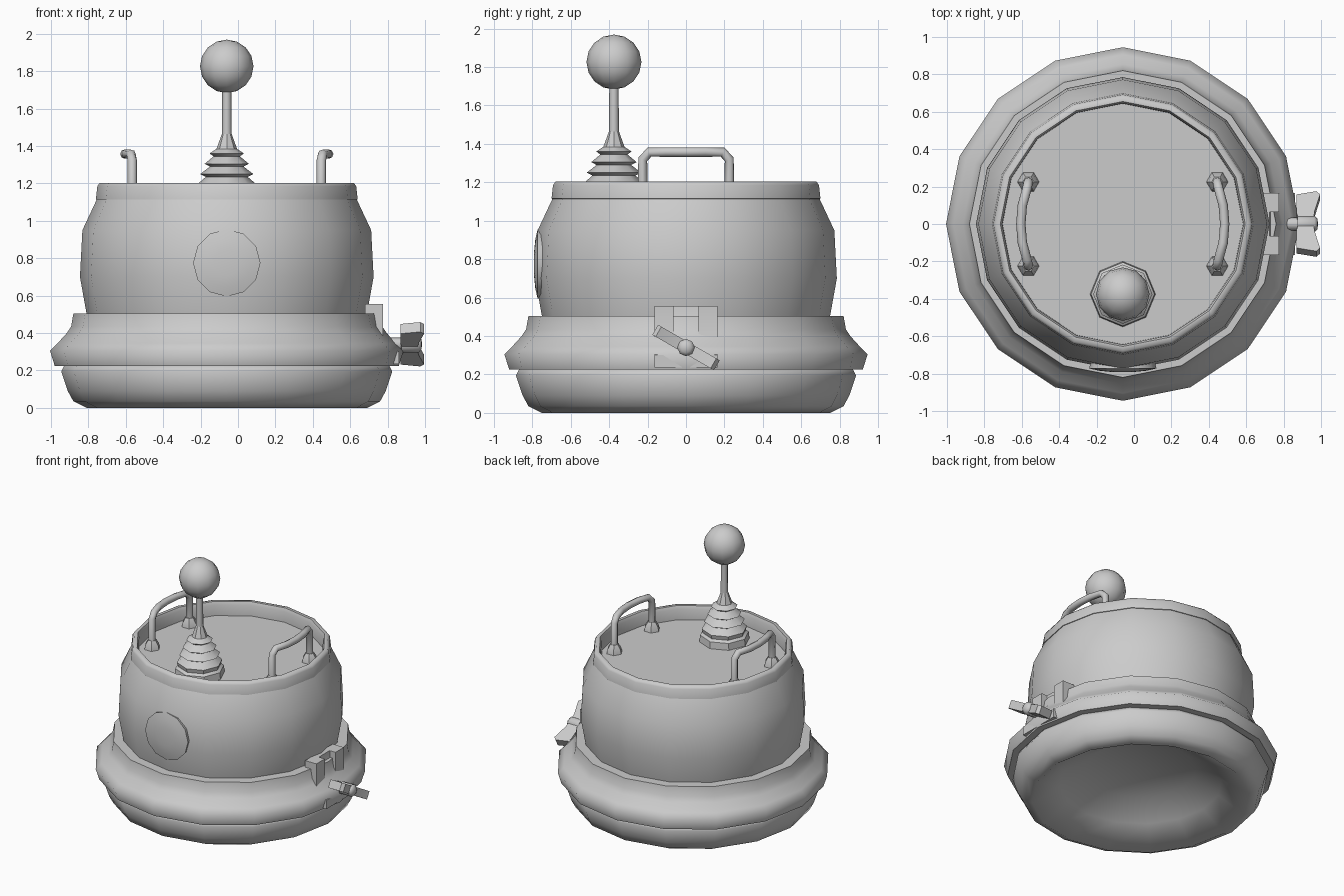
import bpy, bmesh, math
from mathutils import Vector, Matrix

if "Cube" in bpy.data.objects:
    bpy.data.objects.remove(bpy.data.objects["Cube"])

CX = -0.06  # axis of the round body

grey = bpy.data.materials.new("plain grey")
grey.diffuse_color = (0.6, 0.6, 0.6, 1)
grey.use_nodes = True
grey.node_tree.nodes["Principled BSDF"].inputs["Base Color"].default_value = grey.diffuse_color


def finish(name, bm, angle=50):
    bmesh.ops.recalc_face_normals(bm, faces=bm.faces[:])
    me = bpy.data.meshes.new(name)
    bm.to_mesh(me)
    bm.free()
    ob = bpy.data.objects.new(name, me)
    bpy.context.collection.objects.link(ob)
    me.materials.append(grey)
    bpy.ops.object.select_all(action='DESELECT')
    ob.select_set(True)
    bpy.context.view_layer.objects.active = ob
    bpy.ops.object.shade_smooth_by_angle(angle=math.radians(angle))
    return ob


def lathe(name, profile, sides, centre=(CX, 0, 0), axis='Z', angle=50):
    """Spin (radius, height) points around an axis."""
    bm = bmesh.new()
    rings = []
    for r, h in profile:
        if r == 0:
            rings.append([bm.verts.new((0, 0, h))] * sides)
        else:
            rings.append([bm.verts.new((r * math.cos(math.tau * i / sides),
                                        r * math.sin(math.tau * i / sides), h))
                          for i in range(sides)])
    for a, b in zip(rings, rings[1:]):
        for i in range(sides):
            j = (i + 1) % sides
            bm.faces.new(list(dict.fromkeys((a[i], a[j], b[j], b[i]))))
    rot = Matrix.Rotation(math.radians(90), 4, {'Y': 'X', 'X': 'Y'}.get(axis, 'Z')) \
        if axis != 'Z' else Matrix()
    bm.transform(Matrix.Translation(centre) @ rot)
    return finish(name, bm, angle)


def prism(name, outline, thickness, matrix, angle=35):
    """Extrude an outline in local xy, centred on local z."""
    bm = bmesh.new()
    low = [bm.verts.new((x, y, -thickness / 2)) for x, y in outline]
    high = [bm.verts.new((x, y, thickness / 2)) for x, y in outline]
    bm.faces.new(low)
    bm.faces.new(high)
    n = len(outline)
    for i in range(n):
        j = (i + 1) % n
        bm.faces.new((low[i], low[j], high[j], high[i]))
    bm.transform(matrix)
    return finish(name, bm, angle)


def tube(name, points, radius, sides=8):
    """Sweep a round section along a path with mitred corners."""
    bm = bmesh.new()
    pts = [Vector(p) for p in points]
    rings = []
    for i, p in enumerate(pts):
        d0 = (p - pts[max(i - 1, 0)]).normalized()
        d1 = (pts[min(i + 1, len(pts) - 1)] - p).normalized()
        t = (d0 + d1).normalized()
        u = Vector((1, 0, 0))
        u = (u - t * u.dot(t)).normalized()
        v = t.cross(u)
        rings.append([bm.verts.new(p + radius * (u * math.cos(math.tau * k / sides)
                                                 + v * math.sin(math.tau * k / sides)))
                      for k in range(sides)])
    for a, b in zip(rings, rings[1:]):
        for k in range(sides):
            m = (k + 1) % sides
            bm.faces.new((a[k], a[m], b[m], b[k]))
    bm.faces.new(rings[0])
    bm.faces.new(rings[-1])
    return finish(name, bm, 60)


# Round body shells
lathe("hollow_base", [(0, 0.25), (0.38, 0.23), (0.56, 0.12), (0.75, 0), (0.82, 0.035),
                      (0.85, 0.09), (0.885, 0.195), (0.87, 0.225), (0.80, 0.23)], 16, angle=65)
lathe("skirt", [(0.80, 0.225), (0.92, 0.225), (0.945, 0.305), (0.905, 0.345), (0.855, 0.40),
                (0.832, 0.435), (0.82, 0.505), (0.72, 0.505)], 16, angle=65)
lathe("body", [(0.74, 0.46), (0.75, 0.505), (0.785, 0.70), (0.772, 0.95), (0.69, 1.125)], 16)
lathe("rim", [(0.68, 1.11), (0.70, 1.115), (0.692, 1.185), (0.68, 1.203), (0.655, 1.203),
              (0.645, 1.18), (0.643, 1.10)], 16, angle=65)
lathe("lid", [(0, 1.10), (0.65, 1.10)], 16)

# Front lens
lathe("lens", [(0.17, -0.04), (0.18, 0), (0.13, 0.012), (0.07, 0.018), (0, 0.02)], 12,
      centre=(CX, -0.772, 0.775), axis='Y')

# Lever: bellows, stem and knob
LEVER = (CX, -0.375, 0)
lathe("lever_bellows", [(0.175, 1.10), (0.17, 1.15), (0.15, 1.165), (0.158, 1.195), (0.112, 1.235),
                        (0.142, 1.25), (0.09, 1.29), (0.118, 1.305), (0.07, 1.345),
                        (0.092, 1.36), (0.055, 1.385), (0.026, 1.465)], 8, LEVER, angle=35)
lathe("lever_stem", [(0.026, 1.46), (0.024, 1.72)], 8, LEVER, angle=60)
lathe("lever_knob", [(0.143 * math.sin(math.pi * i / 8), 1.826 - 0.143 * math.cos(math.pi * i / 8))
                     if 0 < i < 8 else (0, 1.826 + (0.143 if i else -0.143))
                     for i in range(9)], 12, LEVER, angle=60)

# Two curved lid handles with sockets
for side, label in ((-1, "left"), (1, "right")):
    arc = [(0.505, -0.225, 1.11), (0.505, -0.225, 1.32), (0.512, -0.19, 1.357),
           (0.537, -0.10, 1.357), (0.545, 0, 1.357), (0.537, 0.10, 1.357),
           (0.512, 0.19, 1.357), (0.505, 0.225, 1.32), (0.505, 0.225, 1.11)]
    tube(label + "_handle", [(CX + side * x, y, z) for x, y, z in arc], 0.025)
    for end, where in ((-1, "front"), (1, "back")):
        lathe(f"{label}_handle_{where}_socket",
              [(0.058, 1.10), (0.052, 1.13), (0.03, 1.165), (0, 1.165)], 6,
              (CX + side * 0.505, end * 0.225, 0), angle=30)

# Clasp bracket: two cheeks and a recessed web, outlines in x and z
upright = Matrix.Rotation(math.radians(90), 4, 'X')
cheek = [(0.68, 0.555), (0.775, 0.555), (0.775, 0.39), (0.79, 0.345), (0.82, 0.32),
         (0.86, 0.30), (0.86, 0.235), (0.68, 0.235)]
for s, label in ((-1, "front"), (1, "back")):
    prism(f"clasp_{label}_cheek", cheek, 0.10,
          Matrix.Translation((0, s * 0.115, 0)) @ upright)
web = [(0.68, 0.555), (0.725, 0.555), (0.735, 0.46), (0.775, 0.39), (0.82, 0.32),
       (0.86, 0.30), (0.86, 0.235), (0.68, 0.235)]
prism("clasp_web", web, 0.14, upright)

# Wing nut on its bolt, tilted about the bolt axis
tube("clasp_bolt", [(0.72, 0, 0.345), (0.80, 0.0, 0.341), (0.90, 0, 0.34)], 0.035)
lathe("wing_nut_hub", [(0, -0.06), (0.045, -0.05), (0.045, 0.04), (0.028, 0.055), (0, 0.06)],
      8, (0.925, 0, 0.34), axis='X', angle=60)
wing = [(0.885, 0.0), (0.868, 0.055), (0.868, 0.165), (0.975, 0.185), (0.995, 0.165),
        (0.965, 0.06), (0.96, 0.0)]
tilt = Matrix.Translation((0, 0, 0.34)) @ Matrix.Rotation(math.radians(-30), 4, 'X')
prism("wing_nut_back_wing", wing, 0.06, tilt)
prism("wing_nut_front_wing", [(x, -y) for x, y in wing], 0.06, tilt)
